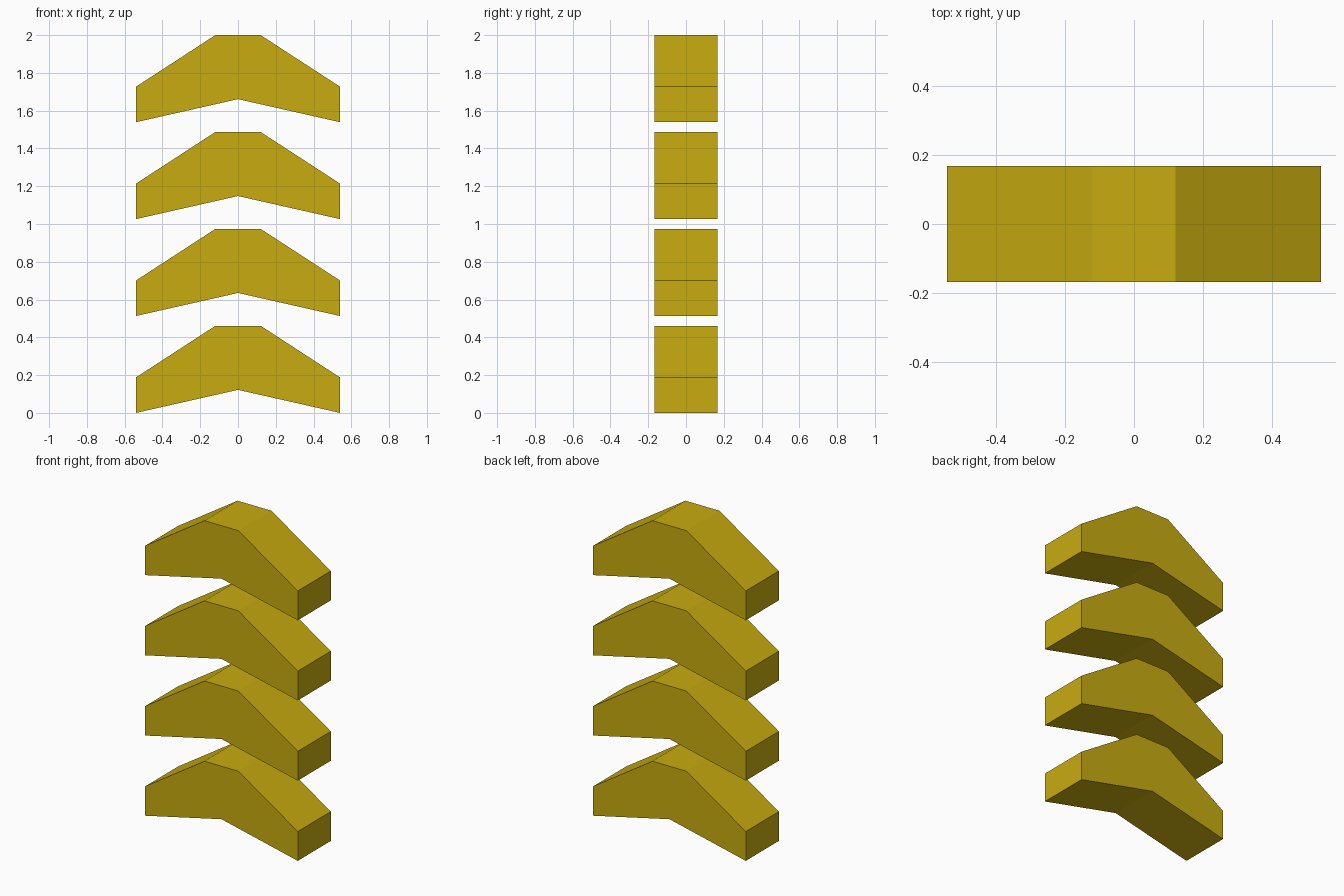
import bpy
import bmesh

cube = bpy.data.objects.get("Cube")
if cube:
    bpy.data.objects.remove(cube, do_unlink=True)

# Mustard yellow for every chevron
COLOUR = (0.58, 0.41, 0.005, 1)
yellow = bpy.data.materials.new("mustard_yellow")
yellow.use_nodes = True
yellow.diffuse_color = COLOUR
yellow.node_tree.nodes["Principled BSDF"].inputs["Base Color"].default_value = COLOUR

# Chevron outline (x, z), counter-clockwise seen from the front
HALF_DEPTH = 0.167
SPACING = 0.513
RIGHT_HALF = [(0.54, 0), (0.54, 0.188), (0.12, 0.461)]
OUTLINE = [(0, 0.122)] + RIGHT_HALF + [(-x, z) for x, z in reversed(RIGHT_HALF)]


def make_chevron_mesh():
    bm = bmesh.new()
    front = bm.faces.new([bm.verts.new((x, -HALF_DEPTH, z)) for x, z in OUTLINE])
    # Extrude the front outline to the back, keeping the front face
    result = bmesh.ops.extrude_face_region(bm, geom=[front], use_keep_orig=True)
    back = [v for v in result["geom"] if isinstance(v, bmesh.types.BMVert)]
    bmesh.ops.translate(bm, verts=back, vec=(0, 2 * HALF_DEPTH, 0))
    bmesh.ops.recalc_face_normals(bm, faces=bm.faces)
    mesh = bpy.data.meshes.new("chevron")
    bm.to_mesh(mesh)
    bm.free()
    mesh.materials.append(yellow)
    return mesh


# Four identical chevrons stacked with gaps
chevron_mesh = make_chevron_mesh()
for level in range(4):
    chevron = bpy.data.objects.new(f"chevron_{level + 1}", chevron_mesh)
    chevron.location.z = level * SPACING
    bpy.context.collection.objects.link(chevron)
